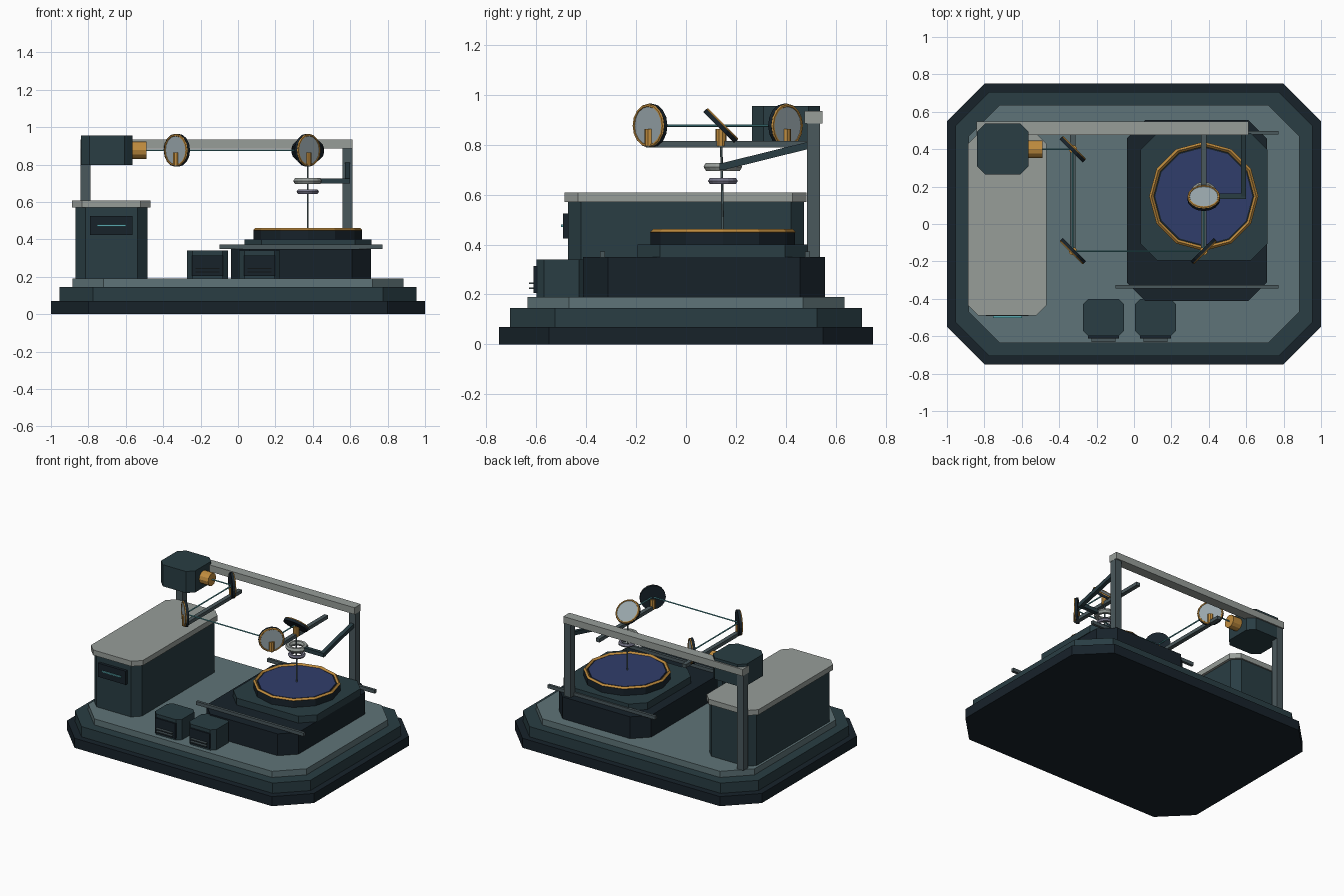
import bpy, bmesh, math
from mathutils import Vector

if "Cube" in bpy.data.objects:
    bpy.data.objects.remove(bpy.data.objects["Cube"])


def material(name, hexcode):
    m = bpy.data.materials.new(name)
    c = [int(hexcode[i:i + 2], 16) / 255 for i in (0, 2, 4)]
    m.diffuse_color = [((v + 0.055) / 1.055) ** 2.4 if v > 0.04 else v / 12.92 for v in c] + [1]
    m.use_nodes = True
    m.node_tree.nodes["Principled BSDF"].inputs["Base Color"].default_value = m.diffuse_color
    return m


BLACK = material("near_black", "17222a")
DARK = material("dark_teal", "293d43")
SLATE = material("slate", "5f7478")
STEEL = material("steel", "4a585c")
LIGHT = material("light_grey", "979d99")
GOLD = material("gold", "c08c3e")
GLASS = material("mirror_glass", "98a6ab")
VIOLET = material("violet_grey", "77778a")
BLUE = material("wafer_blue", "303d6b")
CYAN = material("cyan", "5aa9b0")


def finish(name, mat):
    ob = bpy.context.object
    ob.name = name
    ob.data.materials.append(mat)
    return ob


def prism(name, mat, x, y, z, cut=0.0):
    """Box given by its ranges, with the four upright corners cut."""
    (x0, x1), (y0, y1), (z0, z1) = x, y, z
    if cut:
        pts = [(x0 + cut, y0), (x1 - cut, y0), (x1, y0 + cut), (x1, y1 - cut),
               (x1 - cut, y1), (x0 + cut, y1), (x0, y1 - cut), (x0, y0 + cut)]
    else:
        pts = [(x0, y0), (x1, y0), (x1, y1), (x0, y1)]
    bm = bmesh.new()
    face = bm.faces.new([bm.verts.new((a, b, z0)) for a, b in pts])
    top = bmesh.ops.extrude_face_region(bm, geom=[face])
    bmesh.ops.translate(bm, vec=(0, 0, z1 - z0),
                        verts=[v for v in top["geom"] if isinstance(v, bmesh.types.BMVert)])
    bmesh.ops.recalc_face_normals(bm, faces=bm.faces)
    me = bpy.data.meshes.new(name)
    bm.to_mesh(me)
    bm.free()
    ob = bpy.data.objects.new(name, me)
    bpy.context.collection.objects.link(ob)
    me.materials.append(mat)
    return ob


def rod(name, mat, a, b, r, sides=8):
    """Cylinder from point a to point b."""
    a, b = Vector(a), Vector(b)
    d = b - a
    bpy.ops.mesh.primitive_cylinder_add(vertices=sides, radius=r, depth=d.length, location=(a + b) / 2,
                                        rotation=d.to_track_quat('Z', 'Y').to_euler())
    return finish(name, mat)


def ring(name, mat, loc, major, minor, seg, minor_seg, rot=(0, 0, 0)):
    bpy.ops.mesh.primitive_torus_add(major_radius=major, minor_radius=minor, major_segments=seg,
                                     minor_segments=minor_seg, location=loc, rotation=rot)
    return finish(name, mat)


# stepped base
prism("base_lower", BLACK, (-1, 1), (-.75, .75), (0, .07), .2)
prism("base_middle", DARK, (-.955, .955), (-.705, .705), (.07, .145), .18)
prism("base_deck", SLATE, (-.885, .885), (-.635, .635), (.145, .19), .165)

# cabinet with lid and display
prism("cabinet", DARK, (-.868, -.485), (-.473, .473), (.19, .57), .052)
prism("cabinet_lid", LIGHT, (-.888, -.467), (-.488, .483), (.57, .608), .055)
prism("display_panel", BLACK, (-.79, -.565), (-.493, -.47), (.425, .525))
prism("display_light", CYAN, (-.755, -.6), (-.502, -.49), (.47, .48))

# stage block, rails and platform
prism("stage_block", BLACK, (-.038, .71), (-.413, .557), (.19, .35), .1)
for i, y in enumerate((-.335, .488)):
    prism(f"stage_rail_{i}", STEEL, (-.098, .773), (y - .01, y + .01), (.348, .373))
prism("stage_platform", DARK, (.035, .715), (-.195, .487), (.35, .4), .09)

# wafer chuck
CX, CY = .373, .148
rod("wafer_chuck", BLACK, (CX, CY, .4), (CX, CY, .448), .29, 12)
rod("wafer", BLUE, (CX, CY, .445), (CX, CY, .454), .26, 12)
ring("wafer_ring", GOLD, (CX, CY, .45), .28, .012, 12, 4)

# two small control boxes with louvred fronts
for i, x in enumerate((-.163, .115)):
    prism(f"control_box_{i}", DARK, (x - .11, x + .11), (-.6, -.4), (.19, .34), .03)
    prism(f"control_panel_{i}", BLACK, (x - .082, x + .082), (-.611, -.59), (.205, .315))
    for j in range(2):
        z = .225 + .02 * j
        prism(f"louvre_{i}_{j}", STEEL, (x - .065, x + .065), (-.63, -.605), (z - .003, z + .003))

# gantry
for i, x in enumerate((-.815, .585)):
    prism(f"gantry_post_{i}", STEEL, (x - .026, x + .026), (.485, .537), (.19, .89))
prism("gantry_beam", LIGHT, (-.843, .612), (.476, .547), (.886, .935))
for i, x in enumerate((-.327, CX)):
    prism(f"mirror_arm_{i}", STEEL, (x - .015, x + .015), (-.16, .49), (.79, .815))

# laser housing and nozzle
prism("laser_housing", DARK, (-.84, -.563), (.265, .537), (.797, .955), .045)
rod("laser_nozzle", GOLD, (-.57, .4, .877), (-.49, .4, .877), .046, 12)

# folding mirrors: centre and facing direction
H = .877
mirrors = [((-.327, .4, H), (1, 1, 0)), ((-.327, -.145, H), (-1, -1, 0)),
           ((CX, -.145, H), (1, -1, 0)), ((CX, CY - .008, H), (0, 1, 1))]
for i, (c, n) in enumerate(mirrors):
    c, n = Vector(c), Vector(n).normalized()
    rod(f"mirror_body_{i}", BLACK, c - n * .012, c + n * .006, .088, 16)
    rod(f"mirror_glass_{i}", GLASS, c, c + n * .01, .077, 16)
    ring(f"mirror_rim_{i}", GOLD, c + n * .007, .081, .007, 16, 6, n.to_track_quat('Z', 'Y').to_euler())
    rod(f"mirror_mount_{i}", GOLD, (c.x, c.y, .795), (c.x, c.y, .864), .022, 10)

# light path
path = [(-.49, .4, H)] + [m[0] for m in mirrors] + [(CX, CY, .45)]
for i in range(len(path) - 1):
    rod(f"light_beam_{i}", CYAN if i < 4 else SLATE, path[i], path[i + 1], .005, 6)

# lens rings and their bracket
ring("upper_lens", LIGHT, (CX, CY, .712), .059, .0185, 16, 6)
ring("lower_lens", VIOLET, (CX, CY, .655), .046, .0135, 16, 6)
prism("lens_bracket", DARK, (.44, .6), (CY - .014, CY + .014), (.699, .727))
arm = rod("lens_arm", DARK, (.585, .5, .8), (.585, CY, .713), .02, 4)
arm.rotation_euler.rotate_axis('Z', math.pi / 4)
